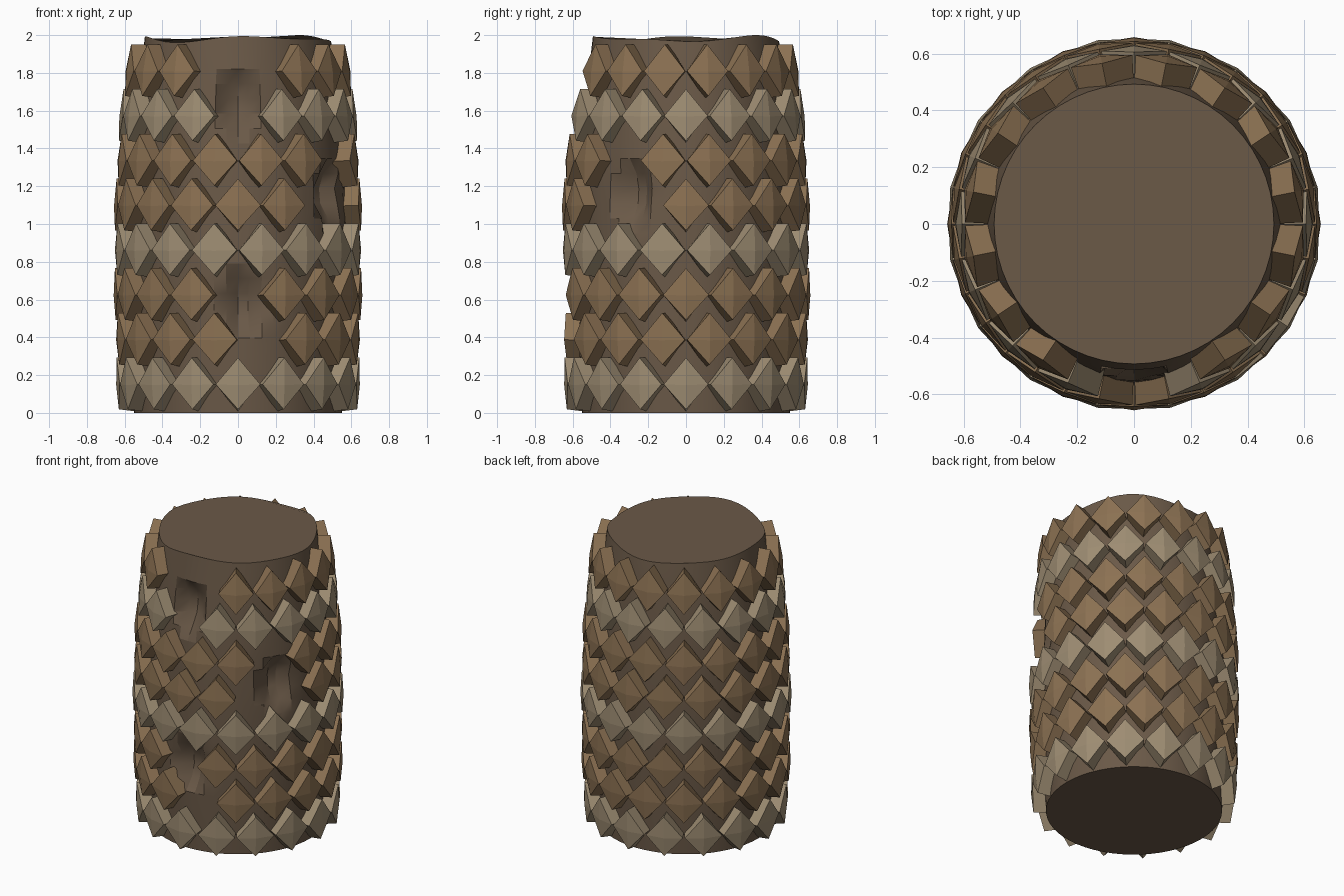
import bpy, bmesh
from math import sin, cos, pi, radians, exp

if "Cube" in bpy.data.objects:
    bpy.data.objects.remove(bpy.data.objects["Cube"])


def material(name, rgb):
    m = bpy.data.materials.new(name)
    m.diffuse_color = (*rgb, 1)
    m.use_nodes = True
    m.node_tree.nodes["Principled BSDF"].inputs["Base Color"].default_value = m.diffuse_color
    return m


BARK = material("bark", (0.145, 0.10, 0.064))
BROWN = material("brown_scale", (0.26, 0.165, 0.085))
PALE = material("pale_scale", (0.34, 0.265, 0.17))

PITCH = 22.5                      # degrees between scales
# Scales that have fallen off: row -> azimuths (0 = front, 90 = right)
MISSING = {1: [11.25], 2: [0], 4: [45, 67.5], 5: [56.25],
           6: [0], 7: [11.25, 348.75]}
# Pits in the bark: azimuth, height
PITS = [(0, 1.64), (3, 0.58), (60, 1.16)]


def trunk_radius(z):
    if z < 0.86:
        return 0.572 - 0.022 * ((0.86 - z) / 0.86) ** 2
    return 0.572 - 0.082 * ((z - 0.86) / 1.14) ** 2


def polar(a, r, z):
    return (r * sin(a), -r * cos(a), z)


def finish(bm, name, mat):
    bmesh.ops.recalc_face_normals(bm, faces=bm.faces)
    me = bpy.data.meshes.new(name)
    bm.to_mesh(me)
    bm.free()
    me.materials.append(mat)
    ob = bpy.data.objects.new(name, me)
    bpy.context.collection.objects.link(ob)
    return ob


# Trunk core with wavy cut top and sunken pits
def build_trunk(segs=56, rows=25):
    bm = bmesh.new()
    rings = []
    for j in range(rows + 1):
        ring = []
        for i in range(segs):
            a = 2 * pi * i / segs
            z = 1.98 * j / rows
            r = trunk_radius(z)
            for az, pz in PITS:
                da = (a - radians(az) + pi) % (2 * pi) - pi
                d = (da * 0.55 / 0.11) ** 2 + ((z - pz) / 0.165) ** 2
                r -= 0.10 * max(0, 1 - d) ** 0.6
            if j == rows:
                z += 0.012 * sin(3 * a + 0.6) + 0.008 * sin(5 * a + 2)
            ring.append(bm.verts.new(polar(a, r, z)))
        rings.append(ring)
    for lo, hi in zip(rings, rings[1:]):
        for i in range(segs):
            k = (i + 1) % segs
            bm.faces.new((lo[i], lo[k], hi[k], hi[i]))
    bm.faces.new(rings[0])
    bm.faces.new(rings[-1])
    return finish(bm, "trunk", BARK)


# One diamond scale: embedded base, raised rim and a low central peak
def add_scale(bm, a, zc):
    w = radians(PITCH / 2)
    base = [(0, 0.145), (w, 0), (0, -0.143), (-w, 0)]
    front = [(0, 0.145), (w * 0.95, 0.004), (0, -0.128), (-w * 0.95, 0.004)]
    lo, hi = [[bm.verts.new(polar(a + da, trunk_radius(zc + dz) + out, zc + dz))
               for da, dz in pts] for pts, out in ((base, -0.04), (front, 0.08))]
    peak = bm.verts.new(polar(a, trunk_radius(zc) + 0.088, zc))
    bm.faces.new(lo[::-1])
    for i in range(4):
        k = (i + 1) % 4
        bm.faces.new((lo[i], lo[k], hi[k], hi[i]))
        bm.faces.new((hi[i], hi[k], peak))


trunk = build_trunk()
bpy.context.view_layer.objects.active = trunk
trunk.select_set(True)
bpy.ops.object.shade_smooth_by_angle(angle=radians(25))

# Rings of scales, alternate rows shifted half a step
for row in range(8):
    bm = bmesh.new()
    for n in range(16):
        az = n * PITCH + (PITCH / 2 if row % 2 else 0)
        if az not in MISSING.get(row, []):
            add_scale(bm, radians(az), 0.147 + 0.237 * row)
    finish(bm, f"scale_ring_{row + 1}", BROWN if row % 3 else PALE)
